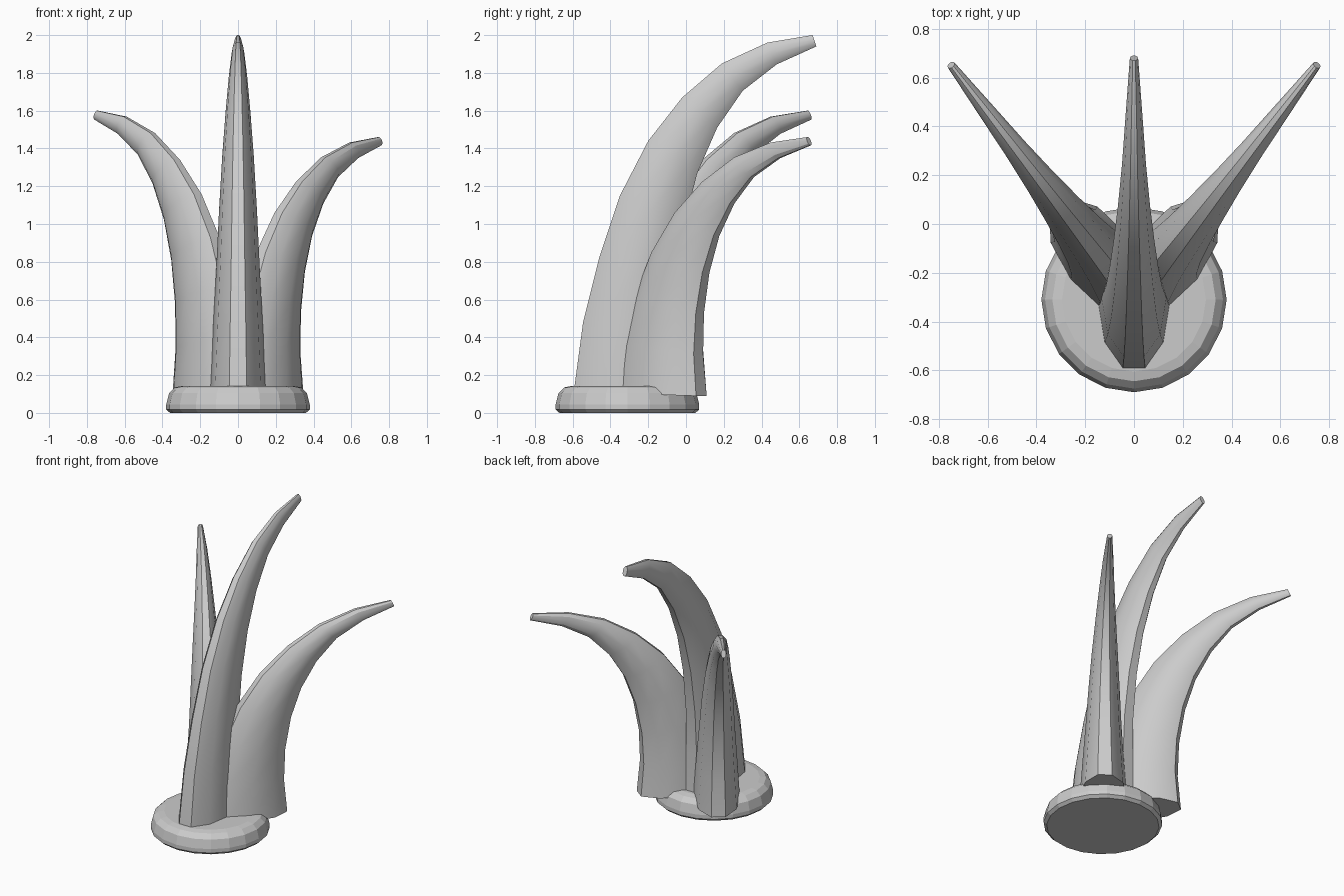
import bpy, math
from mathutils import Vector

if "Cube" in bpy.data.objects:
    bpy.data.objects.remove(bpy.data.objects["Cube"])

def make_object(name, verts, faces, smooth):
    me = bpy.data.meshes.new(name)
    me.from_pydata(verts, [], faces)
    ob = bpy.data.objects.new(name, me)
    bpy.context.collection.objects.link(ob)
    if smooth:
        bpy.ops.object.select_all(action='DESELECT')
        ob.select_set(True)
        bpy.context.view_layer.objects.active = ob
        bpy.ops.object.shade_smooth_by_angle(angle=math.radians(30))
    return ob

def skin(rings, n):
    """Join consecutive rings with quads and cap both ends."""
    verts = [v for r in rings for v in r]
    faces = [tuple(reversed(range(n)))]
    for i in range(len(rings) - 1):
        for j in range(n):
            k = (j + 1) % n
            faces.append((i*n + j, i*n + k, (i+1)*n + k, (i+1)*n + j))
    faces.append(tuple(range((len(rings)-1)*n, len(rings)*n)))
    return verts, faces

# Side profile of a horn: front edge and back edge (forward, height)
FRONT = [(-.593, .12), (-.545, .48), (-.46, .82), (-.35, 1.15), (-.2, 1.44),
         (-.02, 1.67), (.19, 1.85), (.43, 1.96), (.67, 2.0)]
BACK = [(-.04, .09), (-.06, .40), (-.05, .70), (-.01, 1.0), (.06, 1.27),
        (.165, 1.51), (.30, 1.705), (.48, 1.845), (.69, 1.94)]

def horn(name, origin, angle, height):
    d = Vector((math.sin(angle), math.cos(angle)))   # bending direction
    side = Vector((d.y, -d.x))
    s = (height - .09) / 1.91
    rings = []
    for f, b in zip(FRONT, BACK):
        f, b = Vector(f), Vector(b)
        mid, half = (f + b) / 2, (b - f) / 2
        width = half.length * .54
        ring = []
        for j in range(10):
            t = math.radians(18 + 36 * j)
            p = mid + half * (math.cos(t) / math.cos(math.radians(18)))
            # half-step decagon: flat front and back, widest in the middle
            xy = Vector(origin) + d * p.x - side * (width * math.sin(t))
            ring.append((xy.x, xy.y, .09 + (p.y - .09) * s))
        rings.append(ring)
    return make_object(name, *skin(rings, 10), True)

# Three horns
horn("centre_horn", (0, 0), 0, 2.0)
horn("right_horn", (.335, .113), math.radians(37.6), 1.46)
horn("left_horn", (-.335, .113), math.radians(-37.6), 1.60)

# Rounded disc base
PROFILE = [(.36, 0), (.38, .018), (.38, .045), (.365, .105), (.335, .135), (.295, .143)]
rings = [[(r * math.cos(j * math.tau / 20), -.31 + r * math.sin(j * math.tau / 20), z)
          for j in range(20)] for r, z in PROFILE]
make_object("base_disc", *skin(rings, 20), False)
